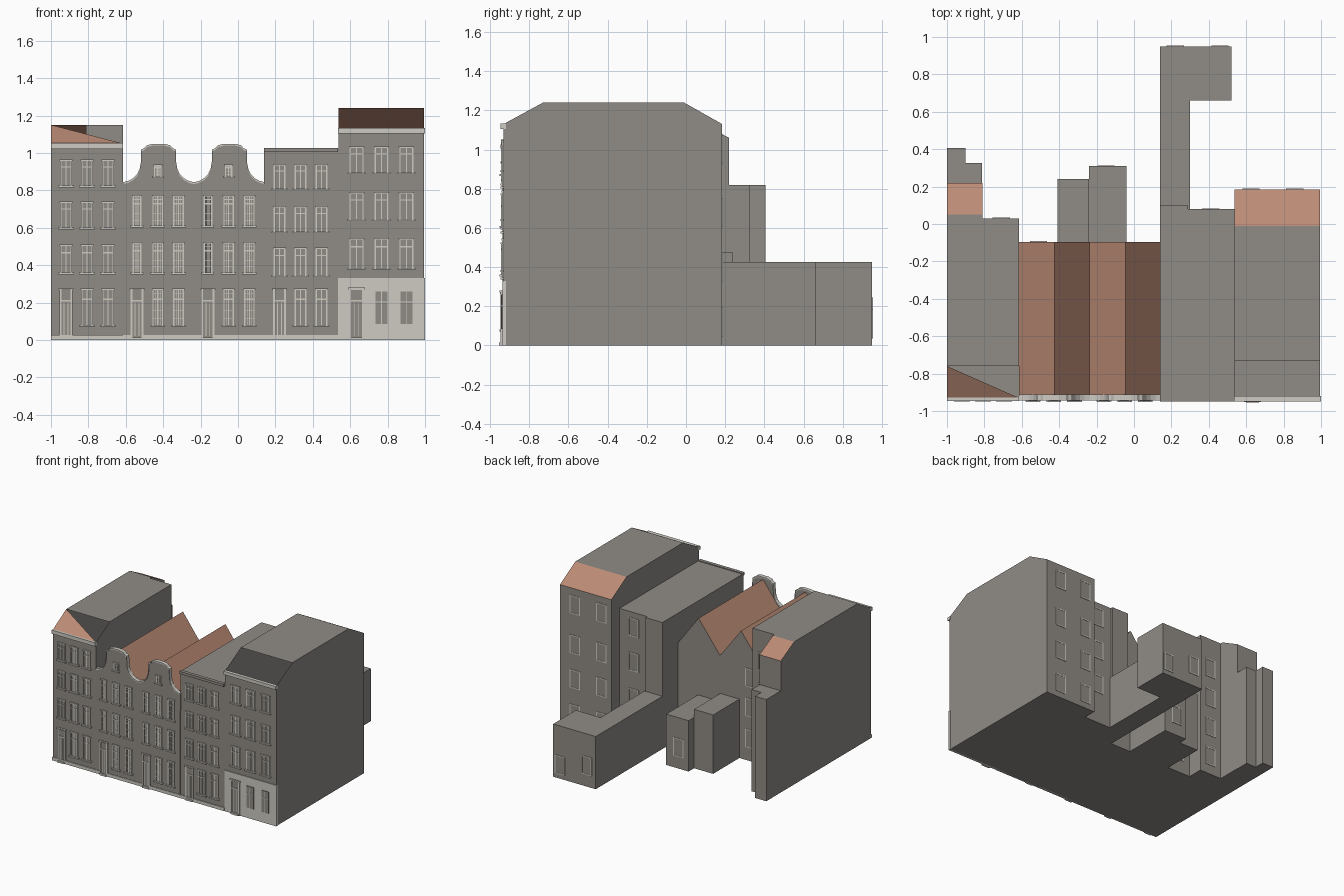
import bpy, bmesh
from mathutils import Vector

cube = bpy.data.objects.get("Cube")
if cube:
    bpy.data.objects.remove(cube, do_unlink=True)


def material(name, rgb):
    m = bpy.data.materials.new(name)
    m.use_nodes = True
    m.diffuse_color = (*rgb, 1)
    m.node_tree.nodes["Principled BSDF"].inputs["Base Color"].default_value = (*rgb, 1)
    return m


GREY = material("grey wall", (0.28, 0.262, 0.24))
CREAM = material("cream trim", (0.62, 0.60, 0.55))
TILE = material("terracotta tile", (0.50, 0.26, 0.18))
DARK = material("dark glass", (0.09, 0.085, 0.08))


def finish(name, bm, *mats):
    bmesh.ops.recalc_face_normals(bm, faces=bm.faces[:])
    mesh = bpy.data.meshes.new(name)
    bm.to_mesh(mesh)
    bm.free()
    for m in mats:
        mesh.materials.append(m)
    ob = bpy.data.objects.new(name, mesh)
    bpy.context.collection.objects.link(ob)
    return ob


def add_box(bm, x0, x1, y0, y1, z0, z1):
    vs = bmesh.ops.create_cube(bm, size=1)["verts"]
    for v in vs:
        v.co = Vector((x0 if v.co.x < 0 else x1, y0 if v.co.y < 0 else y1, z0 if v.co.z < 0 else z1))


def box(name, mat, *dims):
    bm = bmesh.new()
    add_box(bm, *dims)
    return finish(name, bm, mat)


def prism(name, profile, axis, a, b, mats, rule=None):
    """Extrude a (u, z) profile along x or y; rule(u, z, n) returns a slot or None for an open face."""
    bm = bmesh.new()
    place = (lambda u, z, t: (t, u, z)) if axis == "x" else (lambda u, z, t: (u, t, z))
    f = bm.faces.new([bm.verts.new(place(u, z, a)) for u, z in profile])
    new = bmesh.ops.extrude_face_region(bm, geom=[f])["geom"]
    off = Vector(place(0, 0, b - a))
    for v in new:
        if isinstance(v, bmesh.types.BMVert):
            v.co += off
    bmesh.ops.recalc_face_normals(bm, faces=bm.faces[:])
    gone = []
    for f in bm.faces:
        slot = rule(f.calc_center_median(), f.normal) if rule else 0
        if slot is None:
            gone.append(f)
        else:
            f.material_index = slot
    if gone:
        bmesh.ops.delete(bm, geom=gone, context="FACES")
    return finish(name, bm, *mats)


# ---- House bodies -------------------------------------------------------
def sloped(c, n):
    if 0.2 < n.z < 0.99:
        return None if n.y < 0 else 1
    return 0


prism("tall_house_body", [(-0.932, 0), (-0.932, 1.13), (-0.73, 1.24), (-0.01, 1.24), (0.185, 1.13), (0.185, 0)],
      "x", 0.537, 0.995, (GREY, TILE), sloped)
FRONT_A = [(-0.93, 0), (-0.93, 1.05), (-0.76, 1.15)]


def open_inside(inner_x):
    def rule(c, n):
        return None if abs(c.x - inner_x) < 0.001 and abs(n.x) > 0.9 else sloped(c, n)
    return rule


prism("end_house_deep_body", FRONT_A + [(0.05, 1.15), (0.22, 1.06), (0.22, 0)],
      "x", -1, -0.81, (GREY, TILE), open_inside(-0.81))
prism("end_house_short_body", FRONT_A + [(0.03, 1.15), (0.03, 0)],
      "x", -0.81, -0.615, (GREY, TILE), open_inside(-0.81))
# Half-tiled front slope and the wall closing the deeper part
bm = bmesh.new()
bm.faces.new([bm.verts.new(p) for p in ((-1, -0.93, 1.05), (-0.615, -0.93, 1.05), (-1, -0.76, 1.15))])
finish("end_house_front_slope", bm, TILE)
prism("end_house_step_wall", [(0.03, 0), (0.03, 1.15), (0.05, 1.15), (0.22, 1.06), (0.22, 0)],
      "x", -0.812, -0.81, (GREY,))
box("flat_house_body", GREY, 0.14, 0.537, -0.932, 0.08, 0, 1.02)
box("flat_house_step", GREY, 0.14, 0.29, 0.08, 0.1, 0, 1.02)

# Twin houses: walls under a pair of pitched roofs
EAVES, RIDGE = 0.78, 1.03
BELLS = (-0.425, -0.046)
roofline = [(-0.615, EAVES), (BELLS[0], RIDGE), (-0.237, EAVES), (BELLS[1], RIDGE), (0.14, EAVES)]
prism("twin_house_body", [(-0.615, 0)] + roofline + [(0.14, 0)], "y", -0.925, -0.095,
      (GREY, TILE), lambda c, n: 1 if n.z > 0.2 else 0)

# Rear extensions
box("rear_wing_long", GREY, 0.14, 0.30, 0.08, 0.95, 0, 0.425)
box("rear_wing_end", GREY, 0.30, 0.52, 0.66, 0.95, 0, 0.425)
box("rear_room_large", GREY, -0.24, -0.04, -0.1, 0.31, 0, 0.41)
box("rear_room_small", GREY, -0.41, -0.24, -0.1, 0.24, 0, 0.475)
box("rear_tower_deep", GREY, -1, -0.9, 0.2, 0.405, 0, 0.82)
box("rear_tower_short", GREY, -0.9, -0.812, 0.2, 0.325, 0, 0.82)

# ---- Bell gables --------------------------------------------------------
half = [(0.189, 0.84), (0.16, 0.848), (0.135, 0.862), (0.113, 0.885), (0.1, 0.915), (0.094, 0.95),
        (0.093, 1.015), (0.076, 1.022), (0.062, 1.038), (0.03, 1.046)]
outline = []
for c in BELLS:
    outline += [(c - d, z) for d, z in half] + [(c + d, z) for d, z in reversed(half)]
prism("gable_front", [(-0.614, 0.7)] + outline + [(0.142, 0.7)], "y", -0.936, -0.915, (GREY,))
bm = bmesh.new()
for (x0, z0), (x1, z1) in zip(outline, outline[1:]):
    ring = [bm.verts.new((x, y, z + d)) for x, z in ((x0, z0), (x1, z1)) for y in (-0.944, -0.912) for d in (-0.007, 0.003)]
    bmesh.ops.convex_hull(bm, input=ring)
finish("gable_coping", bm, CREAM)

# ---- Front windows and doors -------------------------------------------
WALL = -0.932


class Joinery:
    """Collects frames and panes of one house."""

    def __init__(self, wall=WALL):
        self.wall, self.trim, self.pane, self.dark = wall, bmesh.new(), bmesh.new(), bmesh.new()

    def bar(self, x0, x1, z0, z1, depth=0.008):
        add_box(self.trim, x0, x1, self.wall - depth, self.wall + 0.004, z0, z1)

    def window(self, x, z0, z1, w=0.056, grid=False, dark=False, t=0.007):
        h = w / 2
        add_box(self.dark if dark else self.pane, x - h, x + h, self.wall - 0.003, self.wall + 0.004, z0, z1)
        for s in (-1, 1):
            self.bar(x + s * h - t / 2, x + s * h + t / 2, z0, z1)
        self.bar(x - 0.003, x + 0.003, z0, z1, 0.006)
        split = z0 + (z1 - z0) * 0.7
        self.bar(x - h, x + h, split, split + t, 0.007)
        if grid:
            for k in (-0.5, 0.5):
                self.bar(x + k * h - 0.001, x + k * h + 0.001, z0, z1, 0.005)
            for k in (0.2, 0.4, 0.85):
                z = z0 + (z1 - z0) * k
                self.bar(x - h, x + h, z, z + 0.003, 0.005)
        self.bar(x - h - 0.007, x + h + 0.007, z1 - 0.008, z1, 0.01)
        self.bar(x - h - 0.014, x + h + 0.014, z0 - 0.004, z0 + 0.006, 0.016)

    def door(self, x, top=0.275, w=0.06):
        h = w / 2
        add_box(self.pane, x - h, x + h, self.wall - 0.004, self.wall + 0.004, 0, top)
        for s in (-1, 1):
            self.bar(x + s * h - 0.005, x + s * h + 0.005, 0, top)
            self.bar(x + s * h * 0.35 - 0.002, x + s * h * 0.35 + 0.002, 0.02, 0.2, 0.006)
        self.bar(x - h, x + h, 0.205, 0.214)
        self.bar(x - h - 0.01, x + h + 0.01, top - 0.009, top, 0.014)
        self.bar(x - h, x + h, 0, 0.014, 0.016)

    def done(self, name):
        finish(name + "_window_trim", self.trim, CREAM)
        finish(name + "_panes", self.pane, GREY)
        finish(name + "_dark_panes", self.dark, DARK)


def facade(name, cols, rows, wall=WALL, w=0.056, grid=False, dark_first=False, ground=True):
    j = Joinery(wall)
    for i, x in enumerate(cols):
        for z0, z1 in rows:
            j.window(x, z0, z1, w * (0.8 if grid and i == 0 else 1), grid, dark_first and i == 0)
        if i and ground:
            j.window(x, 0.075, 0.275, w, grid)
    j.door(cols[0], w=0.07 if not ground else 0.06)
    return j


facade("end_house", (-0.92, -0.807, -0.695), ((0.82, 0.965), (0.595, 0.74), (0.355, 0.51))).done("end_house")
for tag, c, dark in (("twin_right", BELLS[0], False), ("twin_left", BELLS[1], True)):
    j = facade(tag, (c - 0.115, c - 0.004, c + 0.107), ((0.605, 0.775), (0.355, 0.525)), -0.936, 0.05, True, dark)
    j.window(c - 0.004, 0.87, 0.938, 0.034, True)
    j.done(tag)
facade("flat_house", (0.222, 0.334, 0.447), ((0.805, 0.94), (0.575, 0.715), (0.34, 0.495))).done("flat_house")

# Cream shop front on the tall house
box("shop_front", CREAM, 0.535, 0.999, -0.938, -0.92, 0, 0.33)
j = facade("tall_house", (0.634, 0.767, 0.90), ((0.89, 1.035), (0.64, 0.79), (0.38, 0.545)), w=0.068, ground=False)
j.wall = -0.938
j.door(0.634, 0.28, 0.07)
for x in (0.767, 0.90):
    add_box(j.pane, x - 0.032, x + 0.032, -0.943, -0.93, 0.085, 0.26)
    j.bar(x - 0.002, x + 0.002, 0.085, 0.26, 0.007)
    j.bar(x - 0.032, x + 0.032, 0.2, 0.206, 0.007)
j.done("tall_house")

# ---- Cornices and plinth ------------------------------------------------
box("end_house_cornice", CREAM, -1, -0.615, -0.945, -0.92, 1.022, 1.052)
box("tall_house_cornice", CREAM, 0.535, 1, -0.948, -0.92, 1.105, 1.132)
box("flat_house_cornice", GREY, 0.14, 0.535, -0.948, -0.92, 1.005, 1.026)
box("twin_house_lower_wall", GREY, -0.614, 0.14, -0.936, -0.92, 0, 0.72)
box("plinth", CREAM, -1, 0.535, -0.94, -0.92, 0, 0.026)

# ---- Rear windows -------------------------------------------------------
bm, panes = bmesh.new(), bmesh.new()
rear = [(x, 0.185, z) for x in (0.86, 0.625) for z in (0.12, 0.4, 0.68, 1.0)]
rear += [(0.41, 0.08, z) for z in (0.33, 0.62, 0.9)] + [(-0.51, -0.095, z) for z in (0.18, 0.43, 0.67)]
rear += [(-0.71, 0.03, z) for z in (0.15, 0.4, 0.65, 0.9)]
rear += [(0.46, 0.95, 0.11), (0.22, 0.95, 0.17), (-0.15, 0.31, 0.17)]
for x, y, z in rear:
    for s in (-1, 1):
        add_box(bm, x + s * 0.042 - 0.004, x + s * 0.042 + 0.004, y - 0.004, y + 0.004, z - 0.07, z + 0.07)
        add_box(bm, x - 0.046, x + 0.046, y - 0.004, y + 0.004, z + s * 0.07 - 0.004, z + s * 0.07 + 0.004)
    add_box(panes, x - 0.04, x + 0.04, y - 0.004, y + 0.002, z - 0.066, z + 0.066)
finish("rear_window_frames", bm, CREAM)
finish("rear_window_panes", panes, GREY)
